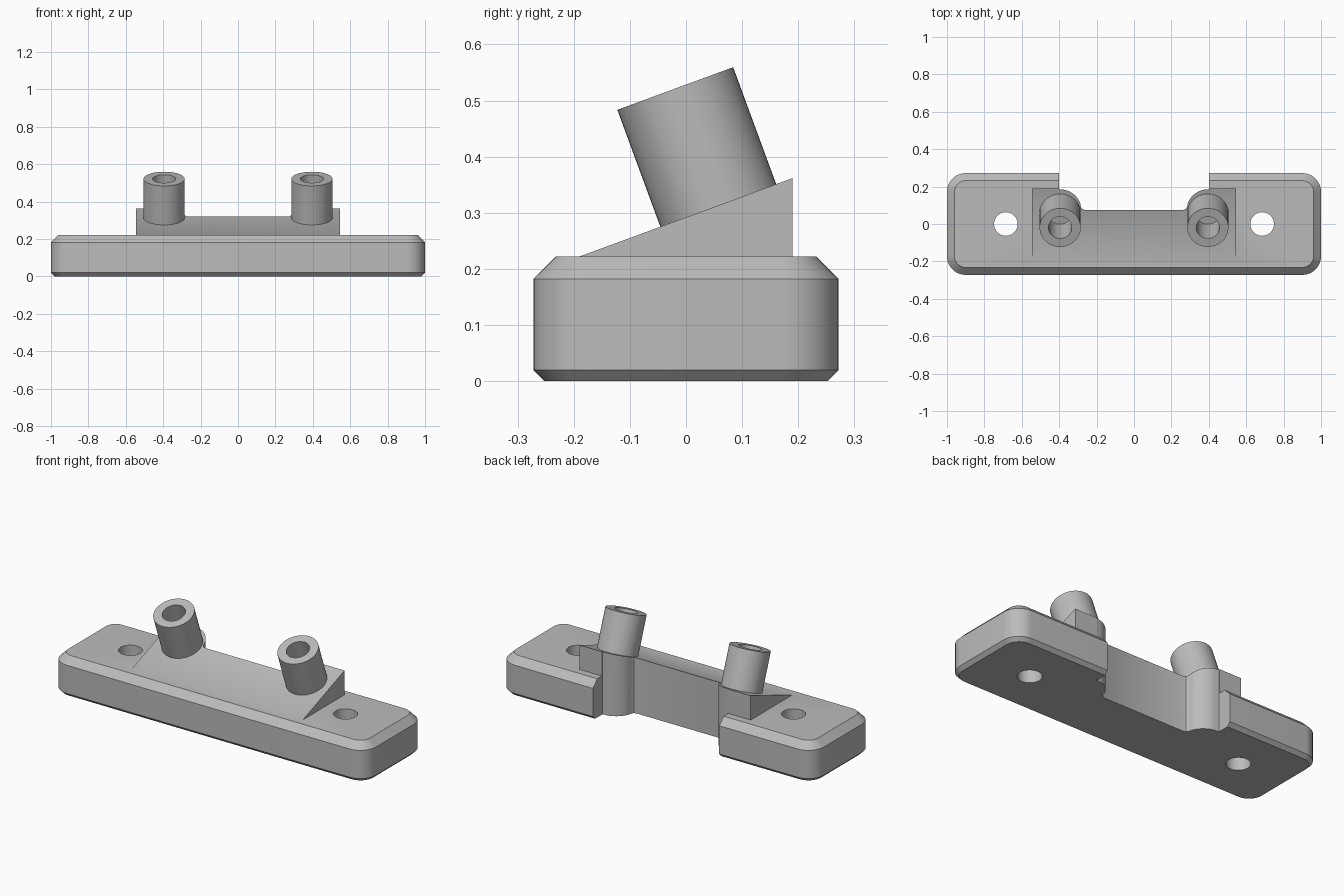
import bpy
import math
from mathutils import Matrix, Vector

old = bpy.data.objects.get("Cube")
if old:
    bpy.data.objects.remove(old, do_unlink=True)

grey = bpy.data.materials.new("mid grey")
grey.use_nodes = True
COLOUR = (0.5, 0.5, 0.5, 1)
grey.diffuse_color = COLOUR
grey.node_tree.nodes["Principled BSDF"].inputs["Base Color"].default_value = COLOUR


def loft(name, rings):
    """Join equal-length rings of points into a closed solid."""
    n = len(rings[0])
    verts = [p for ring in rings for p in ring]
    faces = [tuple(reversed(range(n))), tuple(range(len(verts) - n, len(verts)))]
    for k in range(len(rings) - 1):
        for i in range(n):
            j = (i + 1) % n
            faces.append((k * n + i, k * n + j, (k + 1) * n + j, (k + 1) * n + i))
    mesh = bpy.data.meshes.new(name)
    mesh.from_pydata(verts, [], faces)
    mesh.materials.append(grey)
    obj = bpy.data.objects.new(name, mesh)
    bpy.context.collection.objects.link(obj)
    return obj


def circle(r, z, n=48):
    return [(r * math.cos(2 * math.pi * i / n), r * math.sin(2 * math.pi * i / n), z)
            for i in range(n)]


def rounded_rect(hx, hy, r, z, steps=10):
    pts = []
    for q, (sx, sy) in enumerate([(1, 1), (-1, 1), (-1, -1), (1, -1)]):
        for i in range(steps + 1):
            a = math.pi / 2 * (q + i / steps)
            pts.append((sx * (hx - r) + r * math.cos(a), sy * (hy - r) + r * math.sin(a), z))
    return pts


def boolean(target, tool, operation):
    mod = target.modifiers.new(operation, "BOOLEAN")
    mod.operation, mod.object, mod.solver = operation, tool, "EXACT"
    bpy.context.view_layer.objects.active = target
    bpy.ops.object.modifier_apply(modifier=mod.name)
    bpy.data.objects.remove(tool, do_unlink=True)


def smooth(obj):
    bpy.ops.object.select_all(action="DESELECT")
    obj.select_set(True)
    bpy.context.view_layer.objects.active = obj
    bpy.ops.object.shade_smooth_by_angle(angle=math.radians(30))


# Base plate with chamfered top and bottom rims
TOP, HY, R = 0.222, 0.272, 0.1
base = loft("base_plate", [rounded_rect(1 - d, HY - d, R - d, z) for d, z in
                           [(0.02, 0), (0, 0.02), (0, 0.182), (0.04, TOP)]])

# Sloped mounting wedge
TILT = math.radians(20.2)
W, D = 0.545, 0.19
side = [(-D, 0.1), (D, 0.1), (D, TOP + 2 * D * math.tan(TILT)), (-D, TOP)]
wedge = loft("wedge", [[(x, y, z) for y, z in side] for x in (-W, W)])
boolean(base, wedge, "UNION")

# Rear notch that leaves a rounded pillar below each tube
TUBE_X, PILLAR_R, PILLAR_Y = 0.395, 0.115, 0.07
half = [(0.262, 0.075), (0.276, 0.08), (0.284, 0.092)]
for deg in range(160, 89, -7):
    a = math.radians(deg)
    half.append((TUBE_X + PILLAR_R * math.cos(a), PILLAR_Y + PILLAR_R * math.sin(a)))
half += [(0.402, 0.187), (0.402, 0.4)]
outline = half + [(-x, y) for x, y in reversed(half)]
notch = loft("notch", [[(x, y, z) for x, y in outline] for z in (-0.1, 0.6)])
boolean(base, notch, "DIFFERENCE")

# Screw holes
for x in (-0.685, 0.685):
    hole = loft("screw_hole", [circle(0.063, -0.1), circle(0.063, 0.5)])
    hole.location.x = x
    bpy.context.view_layer.update()
    boolean(base, hole, "DIFFERENCE")
smooth(base)

# Hollow tubes standing square to the slope
LENGTH = 0.222
foot_y = 0.0575
foot_z = TOP + (foot_y + D) * math.tan(TILT)
for name, x in (("right_tube", -TUBE_X), ("left_tube", TUBE_X)):
    tube = loft(name, [circle(0.11, -0.02), circle(0.11, LENGTH),
                       circle(0.062, LENGTH), circle(0.062, 0.002)])
    tube.data.transform(Matrix.Translation(Vector((x, foot_y, foot_z)))
                        @ Matrix.Rotation(TILT, 4, "X"))
    smooth(tube)
